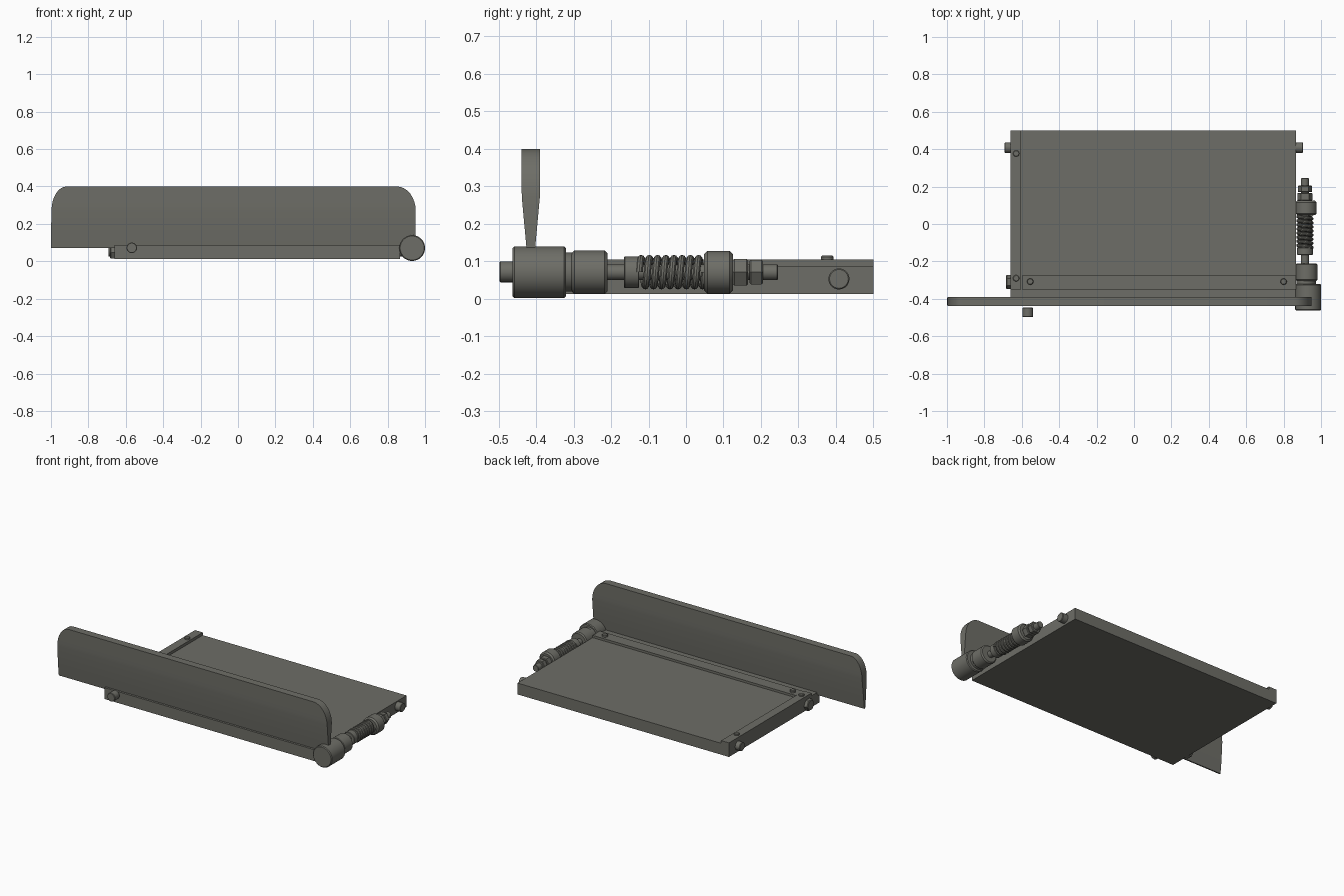
import bpy, bmesh, math
from mathutils import Matrix, Vector

if "Cube" in bpy.data.objects:
    bpy.data.objects.remove(bpy.data.objects["Cube"])

grey = bpy.data.materials.new("warm_grey")
grey.diffuse_color = (0.155, 0.155, 0.135, 1)
grey.use_nodes = True
grey.node_tree.nodes["Principled BSDF"].inputs["Base Color"].default_value = grey.diffuse_color


def finish(name, bm, smooth=False):
    bmesh.ops.recalc_face_normals(bm, faces=bm.faces)
    me = bpy.data.meshes.new(name)
    bm.to_mesh(me)
    bm.free()
    me.materials.append(grey)
    ob = bpy.data.objects.new(name, me)
    bpy.context.collection.objects.link(ob)
    if smooth:
        bpy.ops.object.select_all(action='DESELECT')
        ob.select_set(True)
        bpy.context.view_layer.objects.active = ob
        bpy.ops.object.shade_smooth_by_angle(angle=math.radians(35))
    return ob


def box(name, x, y, z):
    bm = bmesh.new()
    bmesh.ops.create_cube(bm, size=1)
    for v in bm.verts:
        v.co = Vector([(a + b) / 2 + c * (b - a) for (a, b), c in zip((x, y, z), v.co)])
    return finish(name, bm)


def lathe(name, axis, centre, a, b, r, chamfer=0.0, sides=40):
    """Chamfered cylinder from a to b along an axis; centre holds the other two coordinates."""
    bm = bmesh.new()
    c = chamfer
    profile = [(a, r - c), (a + c, r), (b - c, r), (b, r - c)] if c else [(a, r), (b, r)]
    rings = []
    for t, rad in profile:
        ring = []
        for i in range(sides):
            ang = 2 * math.pi * i / sides
            p = [centre[0] + rad * math.cos(ang), centre[1] + rad * math.sin(ang)]
            p.insert("xyz".index(axis), t)
            ring.append(bm.verts.new(p))
        rings.append(ring)
    for lo, hi in zip(rings, rings[1:]):
        for i in range(sides):
            j = (i + 1) % sides
            bm.faces.new((lo[i], lo[j], hi[j], hi[i]))
    bm.faces.new(rings[0])
    bm.faces.new(rings[-1])
    return finish(name, bm, sides > 6)


# Base board with raised side rule and clamp strip
box("base_board", (-0.66, 0.866), (-0.434, 0.5), (0.013, 0.087))
box("side_rule", (-0.66, -0.604), (-0.35, 0.5), (0.08, 0.105))
box("clamp_strip", (-0.60, 0.866), (-0.35, -0.275), (0.08, 0.102))

# Screw heads
for i, (x, y) in enumerate([(-0.63, 0.377), (-0.63, -0.29), (-0.555, -0.308), (0.80, -0.308)]):
    lathe(f"screw_head_{i + 1}", 'z', (x, y), 0.09, 0.115, 0.017, 0.003, 24)

# Cross pin, side nut and front stop knob
lathe("cross_pin", 'x', (0.408, 0.053), -0.692, 0.904, 0.028, 0.003)
lathe("side_nut", 'x', (-0.31, 0.047), -0.684, -0.65, 0.038, 0.004, 6)
lathe("front_knob", 'y', (-0.568, 0.072), -0.498, -0.447, 0.028, 0.003)

# Blade: stacked rows of z, left end, right end, half thickness
rows = [(0.07, -1.0, 0.95, 0.004), (0.14, -1.0, 0.95, 0.012), (0.27, -0.997, 0.95, 0.024)]
for k in range(1, 9):
    a = math.pi / 2 * k / 8
    rows.append((0.27 + 0.13 * math.sin(a), -0.917 - 0.08 * math.cos(a),
                 0.85 + 0.10 * math.cos(a), 0.0245))
bm = bmesh.new()
loops = [[bm.verts.new(p) for p in ((l, -0.414 - t, z), (r, -0.414 - t, z),
                                    (r, -0.414 + t, z), (l, -0.414 + t, z))]
         for z, l, r, t in rows]
for lo, hi in zip(loops, loops[1:]):
    for i in range(4):
        j = (i + 1) % 4
        bm.faces.new((lo[i], lo[j], hi[j], hi[i]))
bm.faces.new(loops[0])
bm.faces.new(loops[-1])
finish("blade", bm, True)

# Pivot and spring assembly along the right side: name, x, y start, y end, radius, chamfer, sides
parts = [
    ("pivot_barrel", 0.931, -0.463, -0.32, 0.069, 0.005, 48),
    ("pivot_washer", 0.92, -0.325, -0.295, 0.052, 0, 40),
    ("pivot_collar", 0.922, -0.305, -0.21, 0.058, 0.007, 48),
    ("spring_rod", 0.914, -0.25, 0.245, 0.021, 0.002, 32),
    ("spring_seat", 0.914, -0.165, -0.125, 0.042, 0.002, 40),
    ("spring_cap", 0.92, 0.048, 0.125, 0.057, 0.009, 48),
    ("inner_nut", 0.914, 0.125, 0.166, 0.041, 0.004, 6),
    ("outer_nut", 0.914, 0.17, 0.205, 0.038, 0.004, 6),
]
for name, x, a, b, r, c, n in parts:
    lathe(name, 'y', (x, 0.071), a, b, r, c, n)

# Coil spring: a ring swept along a helix
bm = bmesh.new()
turns, step, wire, coil = 8, 28, 0.010, 0.036
prev = None
for i in range(turns * step + 1):
    a = 2 * math.pi * i / step
    out = Vector((math.cos(a), 0, math.sin(a)))
    mid = Vector((0.914, -0.125 + 0.175 * i / (turns * step), 0.071)) + out * coil
    ring = [bm.verts.new(mid + wire * (out * math.cos(t) + Vector((0, 1, 0)) * math.sin(t)))
            for t in (2 * math.pi * k / 10 for k in range(10))]
    if prev:
        for k in range(10):
            j = (k + 1) % 10
            bm.faces.new((prev[k], prev[j], ring[j], ring[k]))
    else:
        bm.faces.new(ring)
    prev = ring
bm.faces.new(prev)
finish("coil_spring", bm, True)
